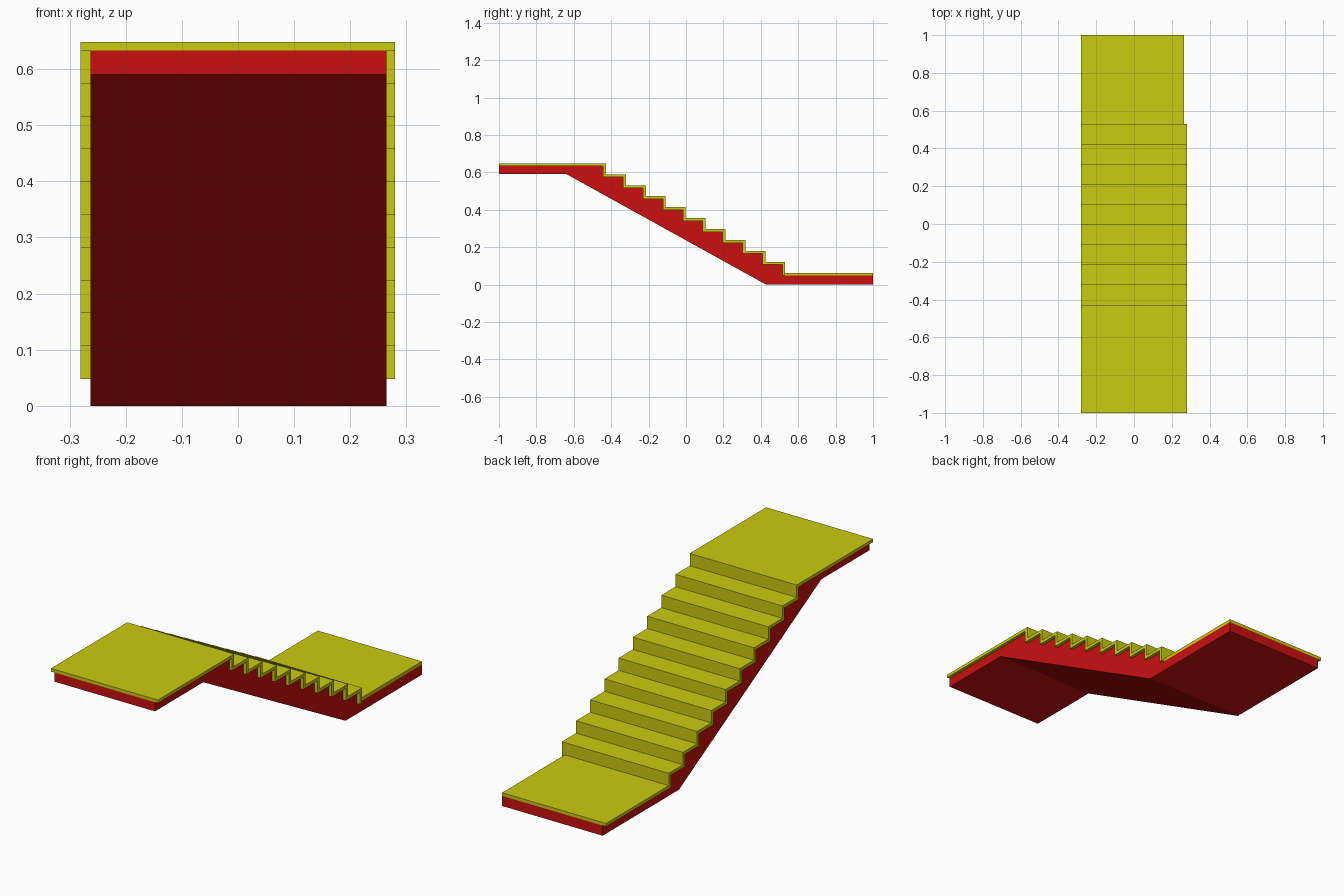
import bpy
import bmesh

cube = bpy.data.objects.get("Cube")
if cube:
    bpy.data.objects.remove(cube, do_unlink=True)

STEPS = 10
RUN, RISE = 0.1065, 0.0585      # size of one step
TILE = 0.015                    # thickness of the cladding
EDGE_Y = -0.428                 # outer face of the top riser
TOP = 0.633                     # structural level of the upper landing
LOW = TOP - STEPS * RISE        # structural level of the lower landing


def material(name, rgb):
    mat = bpy.data.materials.new(name)
    mat.use_nodes = True
    color = (*rgb, 1.0)
    mat.diffuse_color = color
    mat.node_tree.nodes["Principled BSDF"].inputs["Base Color"].default_value = color
    return mat


def extrude_profile(name, profile, x0, x1, mat):
    """Extrude a closed (y, z) profile across the stair width."""
    bm = bmesh.new()
    face = bm.faces.new([bm.verts.new((x0, y, z)) for y, z in profile])
    result = bmesh.ops.extrude_face_region(bm, geom=[face])
    verts = [g for g in result["geom"] if isinstance(g, bmesh.types.BMVert)]
    bmesh.ops.translate(bm, verts=verts, vec=(x1 - x0, 0, 0))
    bmesh.ops.recalc_face_normals(bm, faces=bm.faces)
    mesh = bpy.data.meshes.new(name)
    bm.to_mesh(mesh)
    bm.free()
    mesh.materials.append(mat)
    obj = bpy.data.objects.new(name, mesh)
    bpy.context.collection.objects.link(obj)
    return obj


def step_line(offset):
    """Zigzag down the flight; offset moves it outwards from the structure."""
    points = [(-1.0, TOP + offset)]
    for i in range(STEPS):
        y = EDGE_Y - TILE + offset + i * RUN
        z = TOP + offset - i * RISE
        points += [(y, z), (y, z - RISE)]
    return points


red = material("red structure", (0.6, 0.005, 0.005))
yellow = material("yellow cladding", (0.6, 0.6, 0.005))

# Structural slab: both landings and the sloping flight
inner = step_line(0.0)
underside = [(1.0, LOW), (1.0, 0.0), (0.428, 0.0), (-0.638, 0.59), (-1.0, 0.59)]
extrude_profile("stair_structure", inner + underside, -0.263, 0.2645, red)

# Treads, risers and upper landing as one folded covering
outer = step_line(TILE)
outer[-1] = (outer[-1][0], LOW)
extrude_profile("step_cladding", outer + inner[::-1], -0.281, 0.28, yellow)

# Lower landing covering, flush with the structure on its left side
start = outer[-1][0]
landing = [(start, LOW), (1.0, LOW), (1.0, LOW + TILE), (start, LOW + TILE)]
extrude_profile("lower_landing_cladding", landing, -0.281, 0.2645, yellow)
